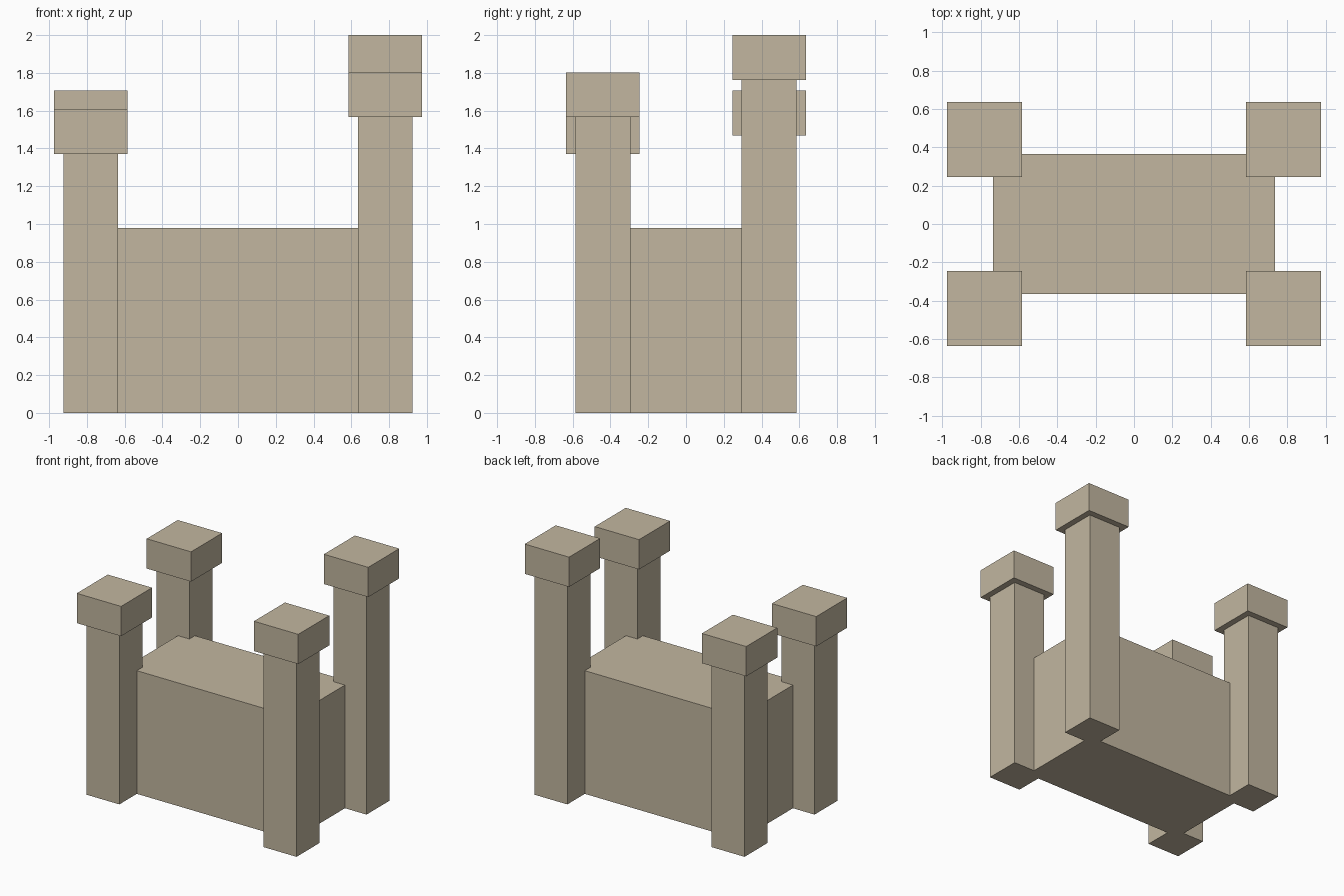
import bpy
import bmesh

cube = bpy.data.objects.get("Cube")
if cube:
    bpy.data.objects.remove(cube, do_unlink=True)

# Single sandstone colour
stone = bpy.data.materials.new("sandstone")
stone.use_nodes = True
STONE_COLOUR = (0.54, 0.47, 0.35, 1.0)
stone.diffuse_color = STONE_COLOUR
stone.node_tree.nodes["Principled BSDF"].inputs["Base Color"].default_value = STONE_COLOUR


def box(name, x, y, width, depth, bottom, top):
    """Flat-shaded box centred on x, y and spanning bottom to top."""
    bm = bmesh.new()
    bmesh.ops.create_cube(bm, size=1)
    bmesh.ops.scale(bm, vec=(width, depth, top - bottom), verts=bm.verts)
    bmesh.ops.translate(bm, vec=(x, y, (top + bottom) / 2), verts=bm.verts)
    mesh = bpy.data.meshes.new(name)
    bm.to_mesh(mesh)
    bm.free()
    mesh.materials.append(stone)
    obj = bpy.data.objects.new(name, mesh)
    bpy.context.collection.objects.link(obj)
    return obj


# Central keep
box("keep", 0, 0, 1.47, 0.73, 0, 0.98)

# Corner towers: a square shaft under a wider cap, each a different height
TOWER_X, TOWER_Y = 0.78, 0.44
SHAFT, CAP, CAP_HEIGHT = 0.29, 0.39, 0.237
towers = {
    "front_left": (1, -1, 1.803),
    "front_right": (-1, -1, 1.608),
    "back_left": (1, 1, 2.0),
    "back_right": (-1, 1, 1.706),
}
for corner, (side, end, top) in towers.items():
    x, y = side * TOWER_X, end * TOWER_Y
    box(corner + "_tower_shaft", x, y, SHAFT, SHAFT, 0, top - CAP_HEIGHT)
    box(corner + "_tower_cap", x, y, CAP, CAP, top - CAP_HEIGHT, top)
